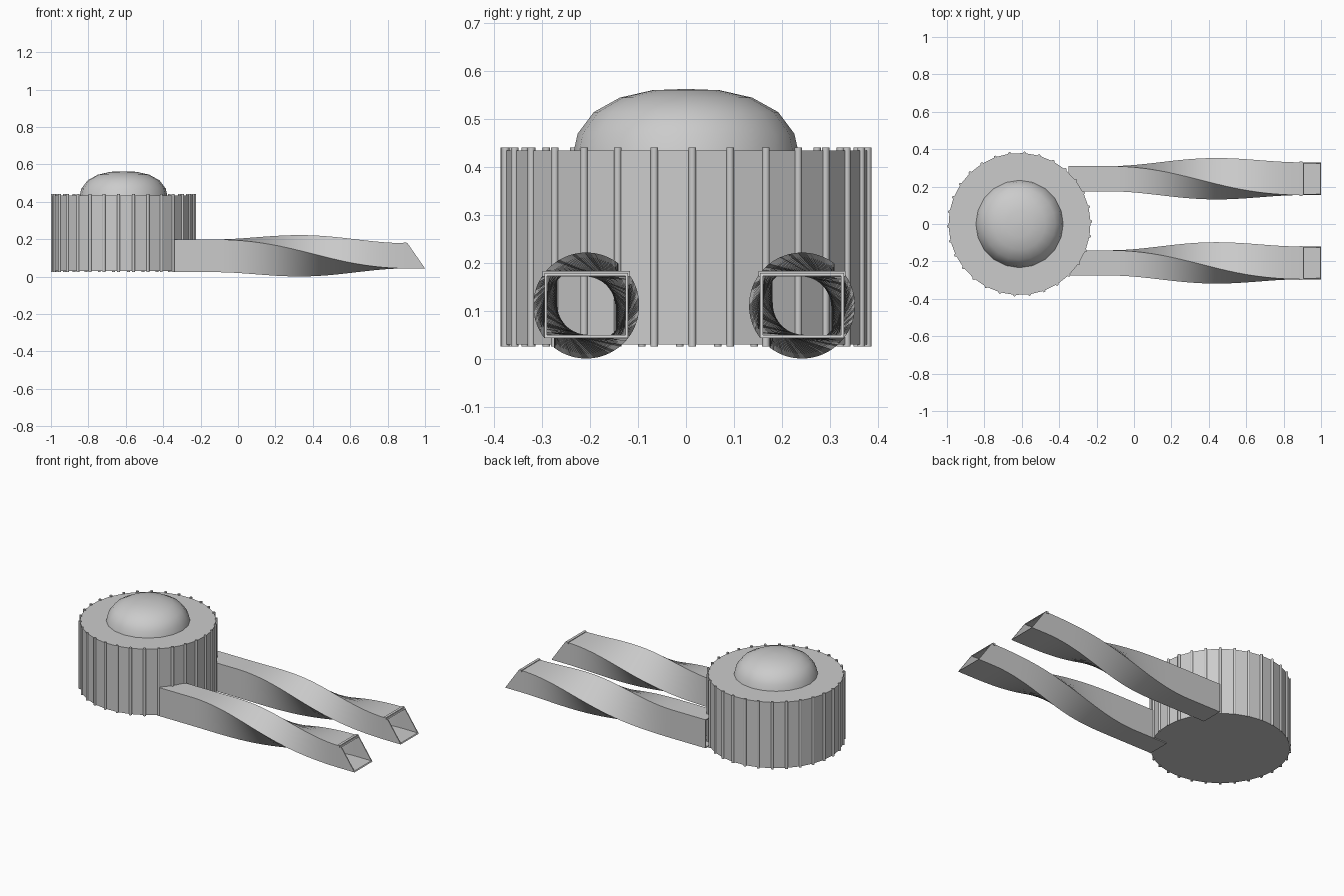
import bpy, bmesh
from math import sin, cos, pi, radians

if "Cube" in bpy.data.objects:
    bpy.data.objects.remove(bpy.data.objects["Cube"])

CX, R = -0.612, 0.38        # drum centre and radius
AZ = 0.1115                 # arm axis height


def finish(bm, name, angle=None):
    bmesh.ops.recalc_face_normals(bm, faces=bm.faces)
    me = bpy.data.meshes.new(name)
    bm.to_mesh(me)
    bm.free()
    ob = bpy.data.objects.new(name, me)
    bpy.context.collection.objects.link(ob)
    if angle:
        bpy.ops.object.select_all(action='DESELECT')
        ob.select_set(True)
        bpy.context.view_layer.objects.active = ob
        bpy.ops.object.shade_smooth_by_angle(angle=radians(angle))
    return ob


def revolve(name, profile, sides, offset=0, angle=None):
    """Turn a (radius, z) profile around the drum axis, closing both ends."""
    bm = bmesh.new()
    rings = []
    for r, z in profile:
        rings.append([bm.verts.new((CX + r * cos(offset + 2 * pi * i / sides),
                                    r * sin(offset + 2 * pi * i / sides), z))
                      for i in range(sides)])
    for a, b in zip(rings, rings[1:]):
        for i in range(sides):
            j = (i + 1) % sides
            bm.faces.new((a[i], a[j], b[j], b[i]))
    bm.faces.new(rings[0])
    bm.faces.new(rings[-1])
    return finish(bm, name, angle)


# Round drum body and low dome on top
revolve("drum", [(R, 0.03), (R, 0.435)], 30, radians(2))
revolve("dome", [(0.237, 0.42), (0.226, 0.47), (0.192, 0.515), (0.138, 0.545),
                 (0.07, 0.5605), (0.004, 0.563)], 20, 0, 40)

# Thin vertical ribs around the drum
bm = bmesh.new()
for i in range(30):
    a = radians(2 + 12 * i)
    res = bmesh.ops.create_cone(bm, cap_ends=True, segments=10, radius1=0.008,
                                radius2=0.008, depth=0.415)
    bmesh.ops.translate(bm, verts=res["verts"],
                        vec=(CX + R * cos(a), R * sin(a), 0.2335))
finish(bm, "drum_ribs", 40)


def section(bm, x, cy, ang, hw, hh, slant=0.0):
    """Rectangular cross-section turned about the arm axis."""
    out = []
    for sy, sz in ((-1, -1), (1, -1), (1, 1), (-1, 1)):
        y = sy * hw * cos(ang) - sz * hh * sin(ang)
        z = sy * hw * sin(ang) + sz * hh * cos(ang)
        # slanted mouth: the lower edge reaches further out
        out.append(bm.verts.new((x - slant * z / 0.0675, cy + y, AZ + z)))
    return out


def arm(name, cy):
    """Hollow rectangular tube with a quarter twist and a slanted open end."""
    bm = bmesh.new()
    steps, x0, x1 = 48, -0.13, 0.90
    stations = [(-0.35, 0.0, 0.0)]
    for i in range(steps + 1):
        t = i / steps
        stations.append((x0 + (x1 - x0) * t, pi / 2 * t * t * (3 - 2 * t), 0.0))
    stations.append((0.953, pi / 2, 0.047))
    shells = []
    for th in (0.0, 0.006):
        rings = [section(bm, x, cy, a, 0.0675 - th, 0.0875 - th, s)
                 for x, a, s in stations]
        for p, q in zip(rings, rings[1:]):
            for i in range(4):
                j = (i + 1) % 4
                bm.faces.new((p[i], p[j], q[j], q[i]))
        shells.append(rings)
    for end in (0, -1):                       # rims joining the two shells
        o, n = shells[0][end], shells[1][end]
        for i in range(4):
            j = (i + 1) % 4
            bm.faces.new((o[i], o[j], n[j], n[i]))
    finish(bm, name, 30)

    # Thin lip over the mouth
    bm = bmesh.new()
    res = bmesh.ops.create_cube(bm, size=1)
    bmesh.ops.scale(bm, verts=res["verts"], vec=(0.016, 0.182, 0.011))
    bmesh.ops.translate(bm, verts=res["verts"], vec=(0.893, cy, AZ + 0.066))
    finish(bm, name + "_lip")


arm("back_arm", 0.242)
arm("front_arm", -0.208)
